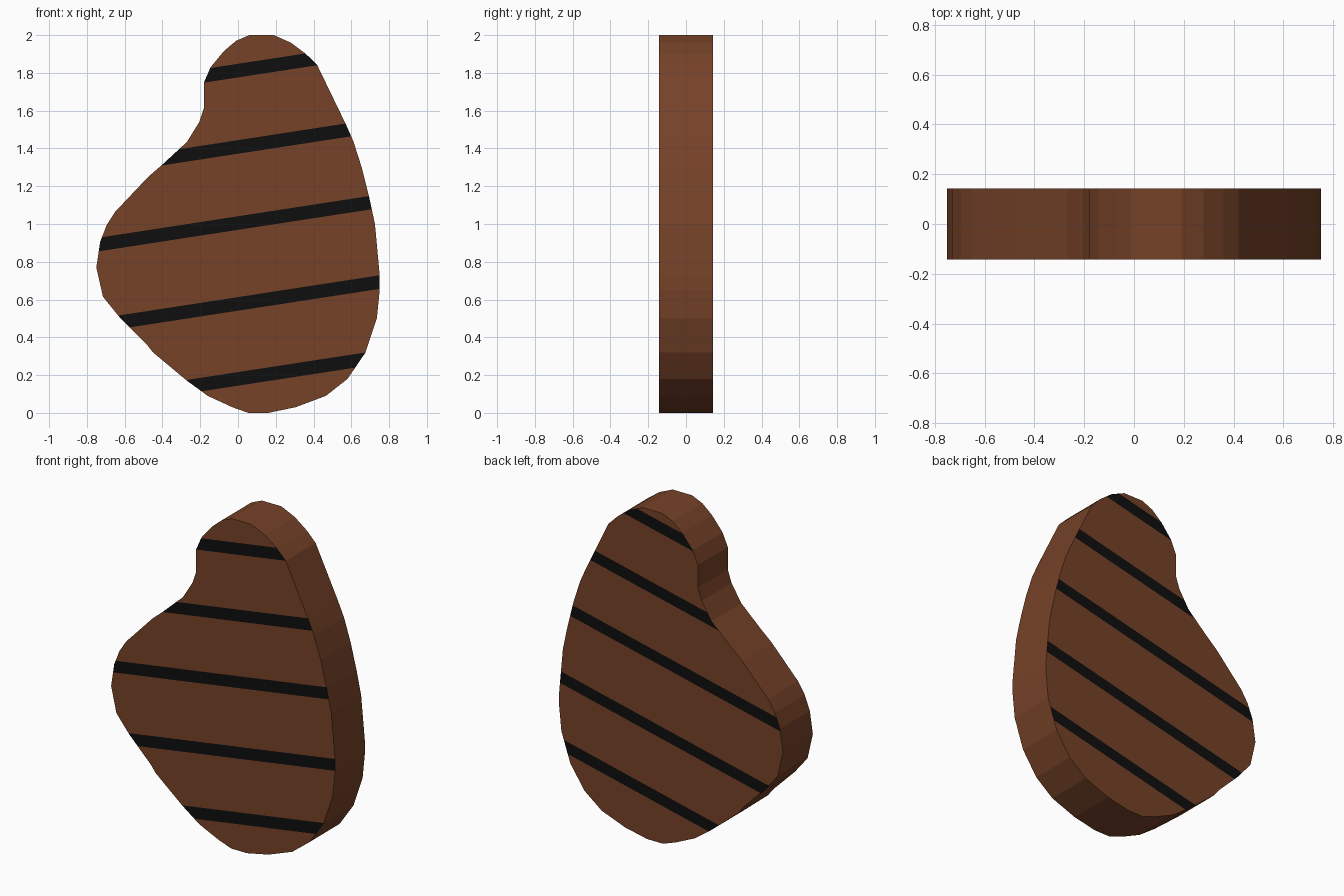
import bpy, bmesh
from mathutils import Vector

if "Cube" in bpy.data.objects:
    bpy.data.objects.remove(bpy.data.objects["Cube"])

HALF = 0.143      # half the slab thickness
BAND = 0.036      # half the stripe height

# Slab outline (x, z), clockwise from the top
OUTLINE = [
    (0.06, 2.0), (0.19, 2.0), (0.28, 1.96), (0.36, 1.90), (0.42, 1.84),
    (0.57, 1.53), (0.61, 1.44), (0.655, 1.30), (0.695, 1.14), (0.725, 1.0),
    (0.75, 0.73), (0.75, 0.65), (0.735, 0.50), (0.675, 0.32), (0.58, 0.18),
    (0.465, 0.09), (0.305, 0.03), (0.16, 0.0), (0.055, 0.0), (-0.03, 0.03),
    (-0.16, 0.09), (-0.27, 0.17), (-0.45, 0.32), (-0.485, 0.365),
    (-0.63, 0.51), (-0.715, 0.615), (-0.75, 0.77), (-0.73, 0.905),
    (-0.695, 0.995), (-0.65, 1.065), (-0.475, 1.25), (-0.40, 1.315),
    (-0.27, 1.435), (-0.205, 1.54), (-0.18, 1.615), (-0.18, 1.75),
    (-0.145, 1.83), (-0.075, 1.915), (-0.01, 1.97),
]

# Stripes per side: facing direction, slope, heights at x = 0
STRIPES = [
    (-1, 0.154, (1.812, 1.408, 1.005, 0.577, 0.18)),
    (1, 0.23, (1.895, 1.50, 1.095, 0.655, 0.25)),
]


def material(name, color):
    m = bpy.data.materials.new(name)
    m.diffuse_color = (*color, 1)
    m.use_nodes = True
    m.node_tree.nodes["Principled BSDF"].inputs["Base Color"].default_value = m.diffuse_color
    return m


# Extruded slab
bm = bmesh.new()
front = bm.faces.new([bm.verts.new((x, -HALF, z)) for x, z in OUTLINE])
ext = bmesh.ops.extrude_face_region(bm, geom=[front], use_keep_orig=True)
moved = [v for v in ext["geom"] if isinstance(v, bmesh.types.BMVert)]
bmesh.ops.translate(bm, verts=moved, vec=(0, 2 * HALF, 0))
bmesh.ops.recalc_face_normals(bm, faces=bm.faces[:])


def side_faces(side):
    bm.normal_update()
    return [f for f in bm.faces if f.normal.y * side > 0.9]


# Cut the stripes into the broad faces, then colour them
for side, slope, heights in STRIPES:
    for h in heights:
        for edge in (h - BAND, h + BAND):
            faces = side_faces(side)
            edges = list({e for f in faces for e in f.edges})
            verts = list({v for f in faces for v in f.verts})
            bmesh.ops.bisect_plane(bm, geom=verts + edges + faces, dist=1e-5,
                                   plane_co=Vector((0, 0, edge)),
                                   plane_no=Vector((-slope, 0, 1)).normalized())
    for f in side_faces(side):
        c = f.calc_center_median()
        if any(abs(c.z - slope * c.x - h) < BAND for h in heights):
            f.material_index = 1

mesh = bpy.data.meshes.new("striped_slab")
bm.to_mesh(mesh)
bm.free()
mesh.materials.append(material("brown", (0.181, 0.0545, 0.0212)))
mesh.materials.append(material("black", (0.0045, 0.0045, 0.0045)))
slab = bpy.data.objects.new("striped_slab", mesh)
bpy.context.collection.objects.link(slab)
